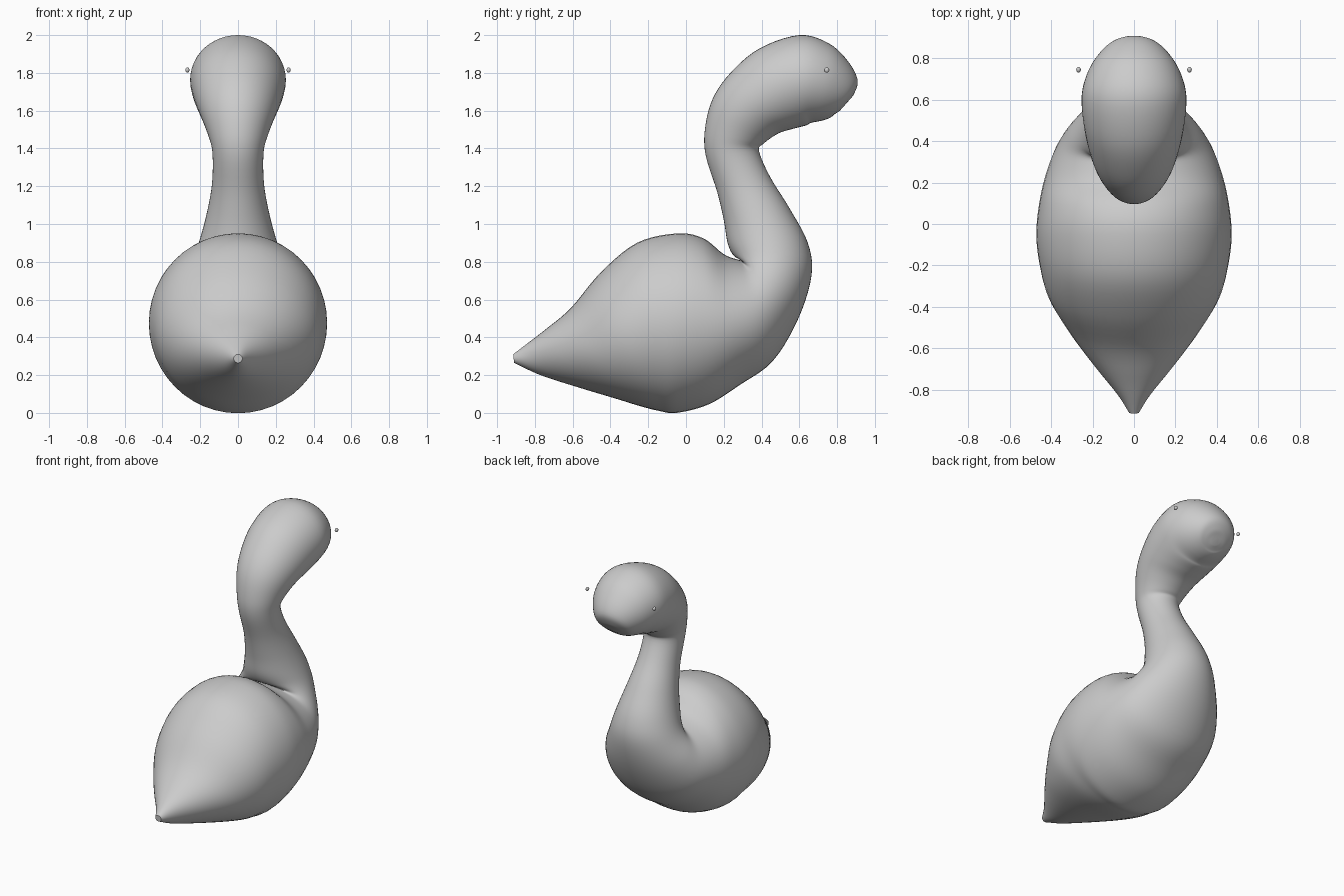
import bpy, bmesh, math
from mathutils import Vector

cube = bpy.data.objects.get("Cube")
if cube:
    bpy.data.objects.remove(cube, do_unlink=True)

grey = bpy.data.materials.new("plain_grey")
grey.use_nodes = True
colour = (0.6, 0.6, 0.6, 1)
grey.diffuse_color = colour
grey.node_tree.nodes["Principled BSDF"].inputs["Base Color"].default_value = colour

SIDES, STEPS = 48, 5

# Opposite ends (y, z, y, z) of each ring and its half width, from tail to beak
RINGS = [
    (-.915, .31, -.91, .265, .023), (-.85, .36, -.77, .2, .085),
    (-.74, .445, -.57, .135, .205), (-.61, .555, -.37, .075, .325),
    (-.45, .745, -.24, .035, .415), (-.26, .9, -.14, .01, .455),
    (-.05, .95, -.05, 0, .472), (.09, .925, .12, .045, .457),
    (.2, .84, .285, .148, .425), (.28, .81, .46, .275, .375),
    (.29, .81, .595, .5, .315), (.25, .835, .665, .73, .25),
    (.22, .9, .645, .9, .208), (.2, 1.02, .55, 1.08, .167),
    (.165, 1.17, .445, 1.25, .138), (.105, 1.36, .387, 1.385, .135),
    (.1, 1.5, .41, 1.425, .155), (.14, 1.66, .49, 1.48, .194),
    (.235, 1.8, .57, 1.505, .225), (.39, 1.93, .635, 1.522, .247),
    (.6, 2, .66, 1.535, .252), (.755, 1.957, .71, 1.545, .224),
    (.855, 1.865, .745, 1.555, .182), (.908, 1.765, .77, 1.567, .133),
    (.89, 1.69, .785, 1.58, .085), (.855, 1.645, .815, 1.6, .03),
]


def spline(points):
    """Smooth Catmull-Rom pass through all rings."""
    pts = [Vector(p) for p in points]
    pts = [pts[0] * 2 - pts[1]] + pts + [pts[-1] * 2 - pts[-2]]
    out = []
    for a, b, c, d in zip(pts, pts[1:], pts[2:], pts[3:]):
        for i in range(STEPS):
            t = i / STEPS
            out.append((b * 2 + (c - a) * t + (a * 2 - b * 5 + c * 4 - d) * t ** 2
                        + (b * 3 - a - c * 3 + d) * t ** 3) / 2)
    return out + [pts[-2]]


# Body, neck and head as one swept skin
bm = bmesh.new()
loops = []
angles = [2 * math.pi * i / SIDES for i in range(SIDES)]
for y1, z1, y2, z2, half_width in spline(RINGS):
    centre = Vector((0, (y1 + y2) / 2, (z1 + z2) / 2))
    arm = Vector((0, (y1 - y2) / 2, (z1 - z2) / 2))
    side = Vector((half_width, 0, 0))
    loops.append([bm.verts.new(centre + arm * math.cos(a) + side * math.sin(a))
                  for a in angles])
for lower, upper in zip(loops, loops[1:]):
    for i in range(SIDES):
        j = (i + 1) % SIDES
        bm.faces.new((lower[i], lower[j], upper[j], upper[i]))
bm.faces.new(loops[0])
bm.faces.new(loops[-1])
bmesh.ops.recalc_face_normals(bm, faces=bm.faces)
mesh = bpy.data.meshes.new("body_neck_head")
bm.to_mesh(mesh)
bm.free()
body = bpy.data.objects.new("body_neck_head", mesh)
bpy.context.collection.objects.link(body)
mesh.materials.append(grey)
bpy.ops.object.select_all(action='DESELECT')
body.select_set(True)
bpy.context.view_layer.objects.active = body
bpy.ops.object.shade_smooth_by_angle(angle=math.radians(50))

# Eyes, set just clear of the head
for name, x in (("left_eye", .268), ("right_eye", -.268)):
    bpy.ops.mesh.primitive_uv_sphere_add(segments=16, ring_count=8, radius=.014,
                                         location=(x, .745, 1.815))
    eye = bpy.context.object
    eye.name = name
    eye.scale.x = .8
    eye.data.materials.append(grey)
    bpy.ops.object.shade_smooth_by_angle()
